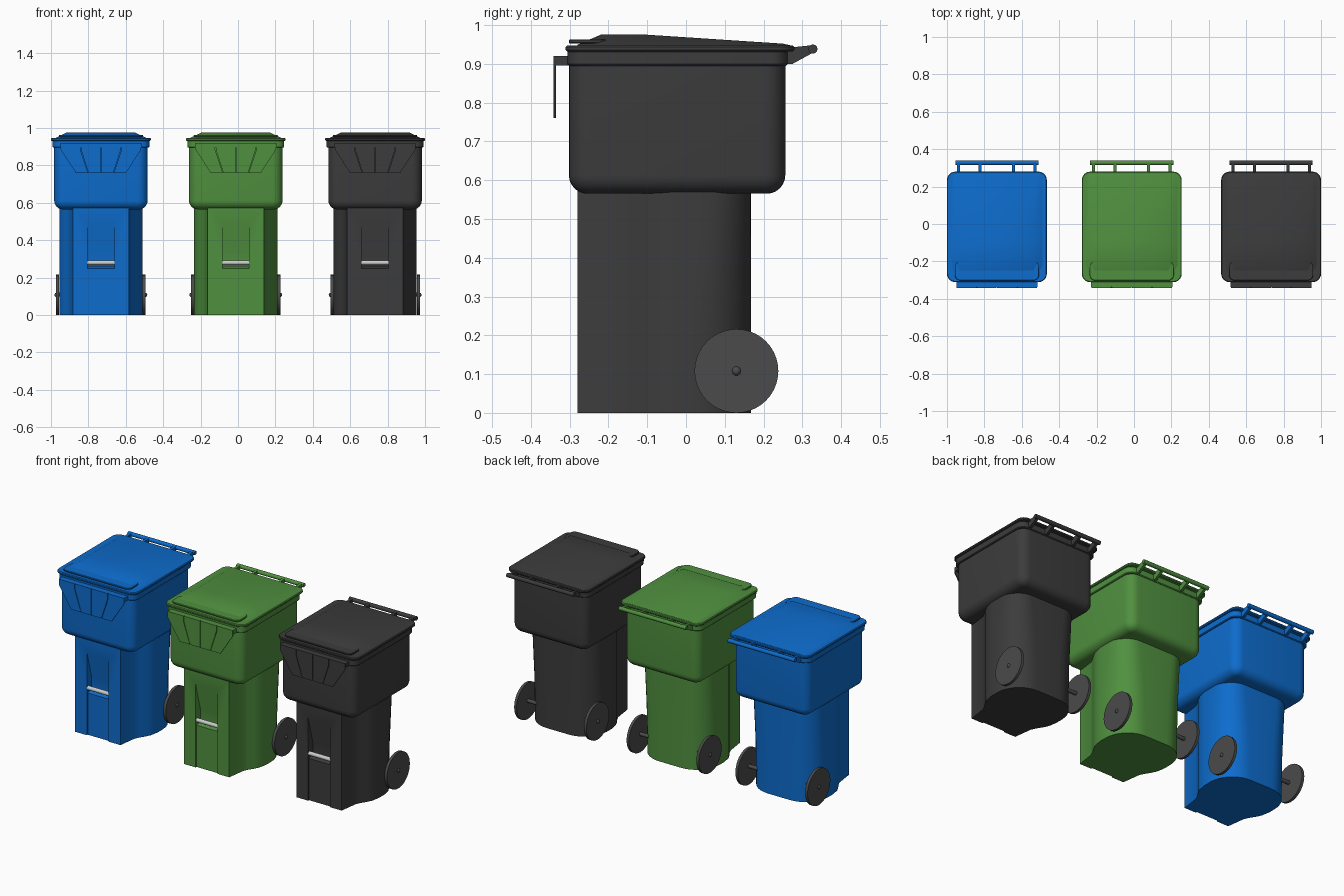
import bpy, bmesh
from math import sin, cos, pi, radians
from mathutils import Matrix

if "Cube" in bpy.data.objects:
    bpy.data.objects.remove(bpy.data.objects["Cube"])


def material(name, rgb):
    m = bpy.data.materials.new(name)
    m.diffuse_color = (*rgb, 1)
    m.use_nodes = True
    m.node_tree.nodes["Principled BSDF"].inputs["Base Color"].default_value = m.diffuse_color
    return m


def finish(name, bm, x, mat=None):
    bmesh.ops.recalc_face_normals(bm, faces=bm.faces)
    me = bpy.data.meshes.new(name)
    bm.to_mesh(me)
    bm.free()
    me.shade_smooth()
    me.set_sharp_from_angle(angle=radians(35))
    ob = bpy.data.objects.new(name, me)
    ob.location.x = x
    bpy.context.collection.objects.link(ob)
    if mat:
        me.materials.append(mat)
    return ob


def add_loft(bm, rings):
    """Skin a list of equal-length closed rings and cap both ends."""
    vs = [[bm.verts.new(p) for p in r] for r in rings]
    n = len(vs[0])
    for a, b in zip(vs, vs[1:]):
        for i in range(n):
            j = (i + 1) % n
            bm.faces.new((a[i], a[j], b[j], b[i]))
    bm.faces.new(vs[0][::-1])
    bm.faces.new(vs[-1])


def loft(name, rings, x, mat):
    bm = bmesh.new()
    add_loft(bm, rings)
    return finish(name, bm, x, mat)


def round_rect(hx, y0, y1, r, z, steps=6):
    pts = []
    for k, (cx, cy) in enumerate([(hx - r, y1 - r), (r - hx, y1 - r),
                                  (r - hx, y0 + r), (hx - r, y0 + r)]):
        for s in range(steps + 1):
            a = (k + s / steps) * pi / 2
            pts.append((cx + r * cos(a), cy + r * sin(a), z))
    return pts


def plate(name, hx, y0, y1, r, z0, z1, x, mat, b=0.004):
    """Rounded slab with a small edge bevel."""
    levels = [(b, z0), (0, z0 + b), (0, z1 - b), (b, z1)]
    return loft(name, [round_rect(hx - i, y0 + i, y1 - i, r - i, z) for i, z in levels], x, mat)


def add_cylinder_x(bm, r, x0, x1, y, z, seg):
    m = Matrix.Translation(((x0 + x1) / 2, y, z)) @ Matrix.Rotation(pi / 2, 4, 'Y')
    bmesh.ops.create_cone(bm, cap_ends=True, segments=seg, radius1=r, radius2=r,
                          depth=x1 - x0, matrix=m)


def body_ring(R, z):
    """Narrow flat front, shoulders, and a rounded rear."""
    half = [(.15, -.28), (.165, -.17), (.178, -.142), (.197, -.112), (.213, -.08), (.222, -.03)]
    half += [(.222 - R + R * cos(a), .168 - R + R * sin(a))
             for a in [k * pi / 16 for k in range(9)]]
    return [(px, py, z) for px, py in half] + [(-px, py, z) for px, py in half[::-1]]


def build_bin(tag, x, mat, wheel_mat):
    # Lower body with grip pocket and channel cut into the front
    body = loft(tag + "_lower_body", [body_ring(.15, 0), body_ring(.14, .28), body_ring(.11, .58)], x, mat)
    prof = [(-.32, -.05), (-.272, -.05), (-.272, .25), (-.235, .262), (-.235, .33), (-.28, .497), (-.32, .497)]
    cutter = loft(tag + "_pocket_cutter", [[(sx, py, pz) for py, pz in prof] for sx in (-.072, .072)], x, None)
    cutter.hide_render = True
    mod = body.modifiers.new("pocket", 'BOOLEAN')
    mod.operation, mod.solver, mod.object = 'DIFFERENCE', 'EXACT', cutter
    bpy.context.view_layer.update()
    bpy.context.view_layer.objects.active = body
    bpy.ops.object.modifier_apply(modifier=mod.name)
    bpy.data.objects.remove(cutter)
    body.data.set_sharp_from_angle(angle=radians(35))

    # Metal catch bar across the pocket
    bm = bmesh.new()
    add_cylinder_x(bm, .012, -.072, .072, -.268, .28, 16)
    finish(tag + "_catch_bar", bm, x)

    # Upper box with rounded lower edge
    R, rings = .048, []
    for k in range(7):
        a = pi / 2 * (1 - k / 6)
        i = R * (1 - cos(a))
        rings.append(round_rect(.25 - i, -.302 + i, .256 - i, .055 - i, .565 + R * (1 - sin(a))))
    rings.append(round_rect(.25, -.302, .256, .055, .9))
    loft(tag + "_upper_box", rings, x, mat)

    # Rim, lid flange, sloped lid panel and front lip
    plate(tag + "_rim", .259, -.306, .262, .045, .895, .934, x, mat)
    plate(tag + "_lid_flange", .267, -.311, .28, .045, .932, .947, x, mat)
    stations = [(-.28, .23, .21, .949), (-.22, .25, .185, .975), (-.1, .25, .185, .975),
                (.25, .25, .215, .952), (.268, .235, .22, .948)]
    loft(tag + "_lid_panel", [[(-b, y, .944), (-t, y, z), (t, y, z), (b, y, .944)]
                              for y, b, t, z in stations], x, mat)
    plate(tag + "_lid_lip", .225, -.302, -.2, .03, .953, .963, x, mat, .002)

    # Front flap: four tapered panels hanging from a ledge
    bm = bmesh.new()
    for k in range(4):
        f0, f1 = -1 + k / 2 + .008, -.5 + k / 2 - .008
        outline = [(f0 * .217, .92), (f0 * .217, .885), (f0 * .135, .76),
                   (f1 * .135, .76), (f1 * .217, .885), (f1 * .217, .92)]
        add_loft(bm, [[(px, y, pz) for px, pz in outline] for y in (-.341, -.335)])
    add_loft(bm, [[(sx, y, z) for y, z in ((-.336, .896), (-.295, .896), (-.295, .92), (-.336, .92))]
                  for sx in (-.217, .217)])
    finish(tag + "_front_flap", bm, x, mat)

    # Rear handle: bar on four sloping arms
    bm = bmesh.new()
    add_cylinder_x(bm, .012, -.222, .222, .327, .938, 12)
    arm = [(.25, .9), (.275, .9), (.33, .93), (.325, .948), (.25, .94)]
    for ax in (-.205, -.09, .09, .205):
        add_loft(bm, [[(ax + d, y, z) for y, z in arm] for d in (-.008, .008)])
    finish(tag + "_rear_handle", bm, x, mat)

    # Wheels with hub caps, and the axle
    bm = bmesh.new()
    add_cylinder_x(bm, .011, -.23, .23, .13, .11, 16)
    finish(tag + "_axle", bm, x, wheel_mat)
    for side, s in (("left", -1), ("right", 1)):
        bm = bmesh.new()
        add_cylinder_x(bm, .108, s * .231 - .008, s * .231 + .008, .13, .108, 40)
        bmesh.ops.create_uvsphere(bm, u_segments=12, v_segments=8, radius=.012,
                                  matrix=Matrix.Translation((s * .236, .13, .108)))
        finish(f"{tag}_{side}_wheel", bm, x, wheel_mat)


wheel_grey = material("wheel_grey", (.07, .07, .07))
for tag, x, rgb in (("blue_bin", -.733, (.004, .15, .61)),
                    ("green_bin", -.012, (.08, .28, .05)),
                    ("black_bin", .733, (.045, .045, .045))):
    build_bin(tag, x, material(tag + "_plastic", rgb), wheel_grey)
